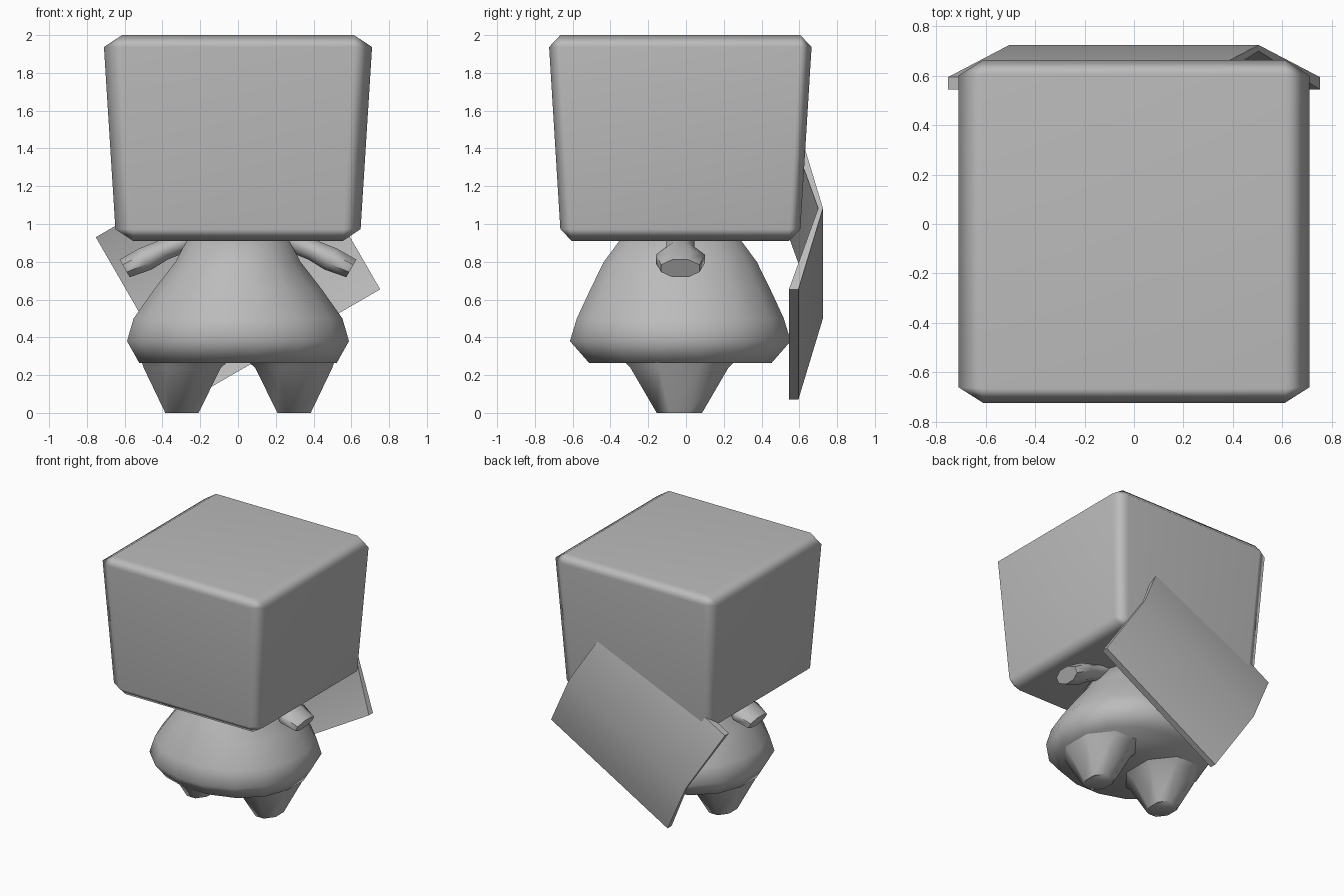
import bpy, bmesh, math
from mathutils import Vector

if "Cube" in bpy.data.objects:
    bpy.data.objects.remove(bpy.data.objects["Cube"])

grey = bpy.data.materials.new("plain grey")
grey.use_nodes = True
GREY = (0.5, 0.5, 0.5, 1)
grey.diffuse_color = GREY
grey.node_tree.nodes["Principled BSDF"].inputs["Base Color"].default_value = GREY

MID_Y = -0.03


def finish(bm, name, angle):
    """Turn a bmesh into a smooth shaded object with sharp edges kept."""
    bmesh.ops.recalc_face_normals(bm, faces=bm.faces)
    mesh = bpy.data.meshes.new(name)
    bm.to_mesh(mesh)
    bm.free()
    mesh.materials.append(grey)
    mesh.shade_smooth()
    mesh.set_sharp_from_angle(angle=math.radians(angle))
    ob = bpy.data.objects.new(name, mesh)
    bpy.context.scene.collection.objects.link(ob)
    return ob


def loft(name, rings, angle=60):
    """Skin a list of point rings and cap both ends."""
    bm = bmesh.new()
    loops = [[bm.verts.new(p) for p in ring] for ring in rings]
    n = len(loops[0])
    for a, b in zip(loops, loops[1:]):
        for i in range(n):
            j = (i + 1) % n
            bm.faces.new((a[i], a[j], b[j], b[i]))
    bm.faces.new(loops[0])
    bm.faces.new(loops[-1])
    return finish(bm, name, angle)


def oval(center, a, b, sides, power=2.0):
    """Ring around center spanned by the half axes a and b."""
    ring = []
    for i in range(sides):
        t = 2 * math.pi * (i + 0.5) / sides
        c, s = math.cos(t), math.sin(t)
        k = (abs(c) ** power + abs(s) ** power) ** (-1 / power)
        ring.append(Vector(center) + Vector(a) * c * k + Vector(b) * s * k)
    # stretch so that the ring reaches its full half axes
    return ring


def level(x, y, z, hx, hy, sides, power=2.0):
    grow = 1 / math.cos(math.pi / sides) if power == 2 else 1
    return oval((x, y, z), (hx * grow, 0, 0), (0, hy * grow, 0), sides, power)


# Head: bevelled block, widened and tapered towards the bottom
bm = bmesh.new()
bmesh.ops.create_cube(bm, size=2)
bmesh.ops.scale(bm, vec=(0.45, 0.695, 0.545), verts=bm.verts)
bmesh.ops.bevel(bm, geom=bm.edges[:], offset=0.063, segments=1,
                affect='EDGES', profile=0.5)
for v in bm.verts:
    taper = 1 - 0.043 * (1 - v.co.z / 0.485)
    v.co.x *= taper * 0.71 / 0.45
    v.co.y = v.co.y * taper + MID_Y
    v.co.z += 1.455
head = finish(bm, "head", 100)
head.modifiers.new("even shading", 'WEIGHTED_NORMAL').keep_sharp = True

# Body: pear shape from stacked rings (height, half width, half depth)
profile = [(0.265, 0.53, 0.49), (0.38, 0.595, 0.592), (0.5, 0.56, 0.555),
           (0.66, 0.445, 0.48), (0.8, 0.335, 0.41), (0.96, 0.25, 0.29)]
loft("body", [level(0, MID_Y, z, hx, hy, 16, 2.2) for z, hx, hy in profile], 65)

for side, label in ((1, "left"), (-1, "right")):
    # Leg: tapered stump flaring into the belly
    leg = [(0, 0.297, 0.088, 0.12), (0.24, 0.295, 0.205, 0.26), (0.3, 0.27, 0.25, 0.32)]
    loft(label + "_leg",
         [level(side * x, MID_Y - 0.005, z, hx, hy, 8) for z, x, hx, hy in leg])

    # Arm: thin at the shoulder, ending in a wide mitten
    arm = [(0.25, 0.92, 0.08, 0.06), (0.4, 0.86, 0.08, 0.06),
           (0.49, 0.815, 0.14, 0.07), (0.6, 0.765, 0.11, 0.058)]
    loft(label + "_arm",
         [oval((side * x, MID_Y, z), (0, wide, 0), (side * thick * 0.5, 0, thick * 0.87), 8)
          for x, z, wide, thick in arm])

# Back panel: tilted plate with one soft fold along its middle
along = Vector((0.866, 0, 0.5)) * 0.583
across = Vector((-0.5, 0, 0.866)) * 0.496
section = [(-1, 0.545), (0, 0.70), (1, 0.545), (1, 0.595), (0, 0.725), (-1, 0.595)]
loft("back_panel",
     [[along * end + across * v + Vector((0, y, 0.792)) for v, y in section]
      for end in (-1, 1)], 45)
